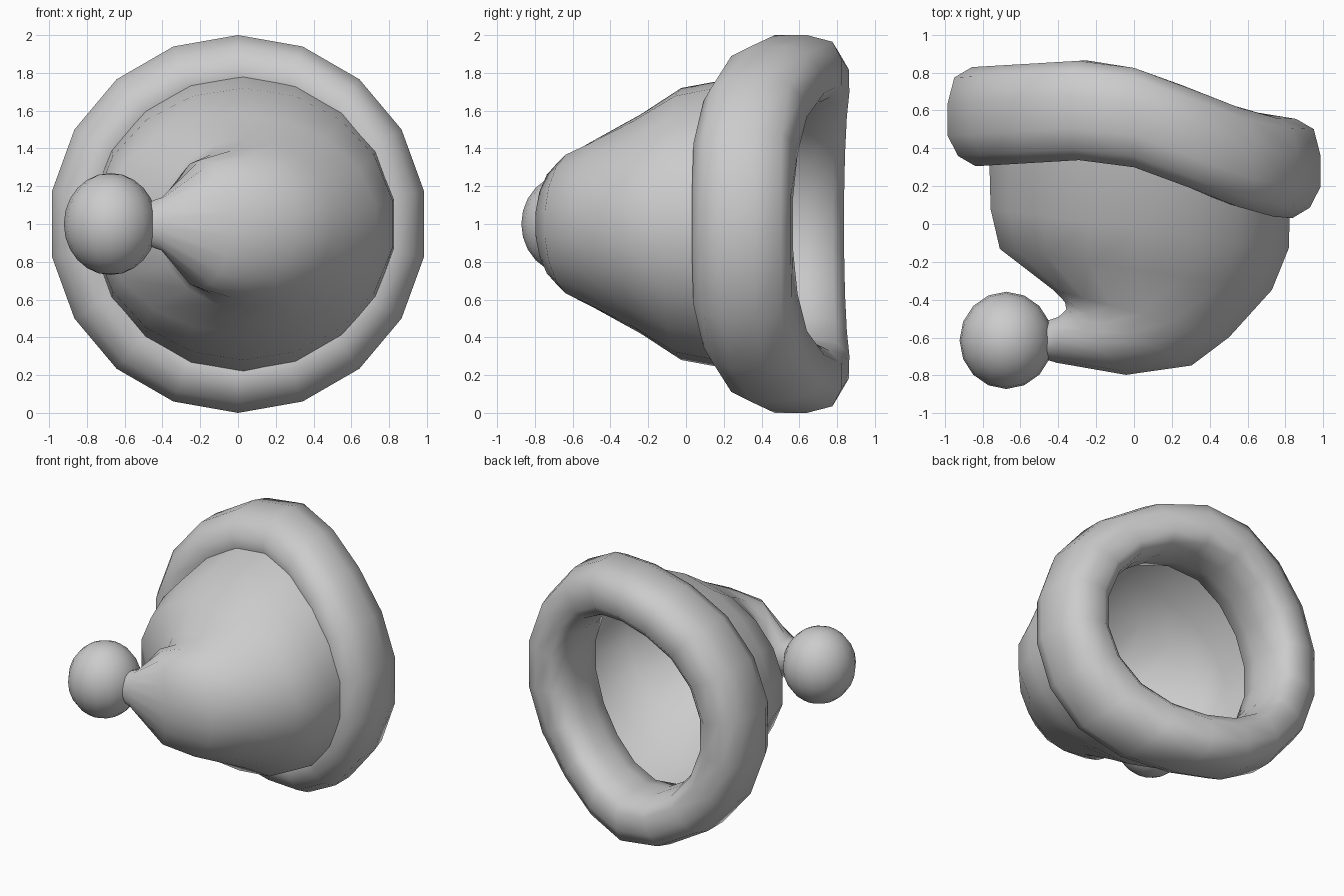
import bpy, bmesh, math

if "Cube" in bpy.data.objects:
    bpy.data.objects.remove(bpy.data.objects["Cube"])

N = 18  # sides around the hat


def sag(x):
    """Depth (y) of the bent brim's middle line at a given x."""
    pts = [(-1.1, .55), (-.5, .585), (-.25, .6), (0, .56), (.25, .47),
           (.5, .365), (.75, .295), (1.1, .28)]
    for (x0, y0), (x1, y1) in zip(pts, pts[1:]):
        if x <= x1:
            return y0 + (y1 - y0) * (x - x0) / (x1 - x0)
    return pts[-1][1]


def skin(name, rings, loop=False):
    """Join equal-length closed rings of points into a smooth surface."""
    bm = bmesh.new()
    rows = [[bm.verts.new(p) for p in r] for r in rings]
    pairs = list(zip(rows, rows[1:]))
    if loop:
        pairs.append((rows[-1], rows[0]))
    for a, b in pairs:
        n = len(a)
        for i in range(n):
            j = (i + 1) % n
            bm.faces.new((a[i], a[j], b[j], b[i]))
    bmesh.ops.recalc_face_normals(bm, faces=bm.faces)
    for f in bm.faces:
        f.smooth = True
    me = bpy.data.meshes.new(name)
    bm.to_mesh(me)
    bm.free()
    ob = bpy.data.objects.new(name, me)
    bpy.context.collection.objects.link(ob)
    return ob


angles = [math.radians(10 + 360 * k / N) for k in range(N)]

# Padded brim: (radius, depth) section carried round a bent circle
section = [(1.0, -.09), (1.0, .08), (.965, .215), (.87, .265), (.74, .265),
           (.67, .2), (.64, .07), (.64, -.07), (.67, -.2), (.75, -.26),
           (.85, -.26), (.945, -.2)]
skin("brim", [[(r * math.cos(a), sag(r * math.cos(a)) + d, 1 + r * math.sin(a))
               for r, d in section] for a in angles], loop=True)

# Cone folding over to the left: (left x, y), (right x, y), half height
folds = [
    ((-.77, .08), (.83, -.13), .72),
    ((-.72, -.13), (.74, -.35), .58),
    ((-.43, -.35), (.51, -.60), .45),
    ((-.37, -.41), (.31, -.75), .39),
    ((-.36, -.45), (-.04, -.80), .34),
    ((-.40, -.49), (-.41, -.735), .14),
    ((-.52, -.53), (-.52, -.70), .10),
]
rings = [[(.03 + .81 * math.cos(a), sag(.81 * math.cos(a)) - .1,
           1 + .81 * math.sin(a)) for a in angles]]
for (lx, ly), (rx, ry), hz in folds:
    rings.append([((lx + rx) / 2 + (rx - lx) / 2 * math.cos(a),
                   (ly + ry) / 2 + (ry - ly) / 2 * math.cos(a),
                   1 + hz * math.sin(a)) for a in angles])
skin("hat_cone", rings)

# Pompom on the tip
bpy.ops.mesh.primitive_uv_sphere_add(segments=16, ring_count=12, radius=1,
                                     location=(-.675, -.615, 1))
pompom = bpy.context.object
pompom.name = "pompom"
pompom.scale = (.247, .257, .27)
bpy.ops.object.shade_smooth()
